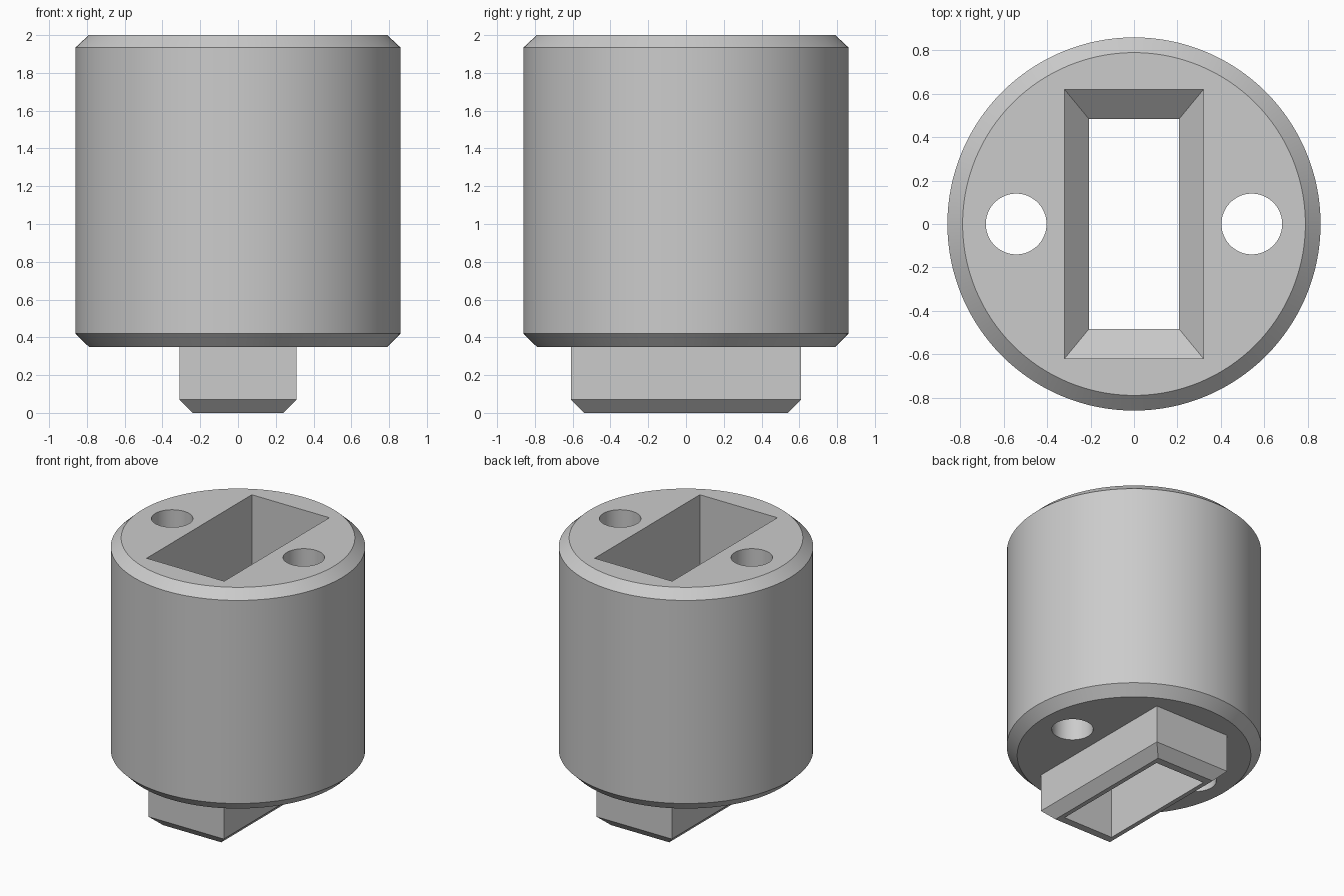
import bpy
import bmesh
from math import cos, sin, tau, radians

cube = bpy.data.objects.get("Cube")
if cube:
    bpy.data.objects.remove(cube, do_unlink=True)

grey = bpy.data.materials.new("plain grey")
grey.use_nodes = True
COLOUR = (0.6, 0.6, 0.6, 1)
grey.diffuse_color = COLOUR
grey.node_tree.nodes["Principled BSDF"].inputs["Base Color"].default_value = COLOUR


def circle(r, cx=0, n=128):
    return [(cx + r * cos(tau * i / n), r * sin(tau * i / n)) for i in range(n)]


def rect(x, y):
    return [(x, y), (-x, y), (-x, -y), (x, -y)]


def loft(name, sections):
    """Closed solid through matching outlines, given as (outline, z) going up."""
    bm = bmesh.new()
    rings = [[bm.verts.new((x, y, z)) for x, y in pts] for pts, z in sections]
    for low, high in zip(rings, rings[1:]):
        for i in range(len(low)):
            j = (i + 1) % len(low)
            bm.faces.new((low[i], low[j], high[j], high[i]))
    bm.faces.new(rings[0][::-1])
    bm.faces.new(rings[-1])
    mesh = bpy.data.meshes.new(name)
    bm.to_mesh(mesh)
    bm.free()
    mesh.materials.append(grey)
    ob = bpy.data.objects.new(name, mesh)
    bpy.context.collection.objects.link(ob)
    return ob


def combine(target, tool, operation):
    """Apply a boolean and remove the tool object."""
    mod = target.modifiers.new("boolean", "BOOLEAN")
    mod.operation = operation
    mod.solver = "EXACT"
    mod.object = tool
    bpy.ops.object.select_all(action="DESELECT")
    bpy.context.view_layer.objects.active = target
    target.select_set(True)
    bpy.ops.object.modifier_apply(modifier=mod.name)
    bpy.data.objects.remove(tool, do_unlink=True)


# Round body with chamfered rims
body = loft("socket_body", [(circle(0.79), 0.35), (circle(0.86), 0.42),
                            (circle(0.86), 1.935), (circle(0.79), 2.0)])

# Rectangular plug underneath, chamfered at its end
plug = loft("plug", [(rect(0.24, 0.54), 0), (rect(0.31, 0.61), 0.07),
                     (rect(0.31, 0.61), 0.38)])
combine(body, plug, "UNION")

# Rectangular socket that tapers to a narrower passage through the plug
socket = loft("socket_cutter", [(rect(0.207, 0.483), -0.1), (rect(0.207, 0.483), 0.4),
                                (rect(0.32, 0.62), 0.52), (rect(0.32, 0.62), 2.1)])
combine(body, socket, "DIFFERENCE")

# Round holes right through, one on each side
for side in (-1, 1):
    outline = circle(0.14, side * 0.543, 64)
    hole = loft("hole_cutter", [(outline, 0.2), (outline, 2.1)])
    combine(body, hole, "DIFFERENCE")

bpy.ops.object.shade_smooth_by_angle(angle=radians(30))
